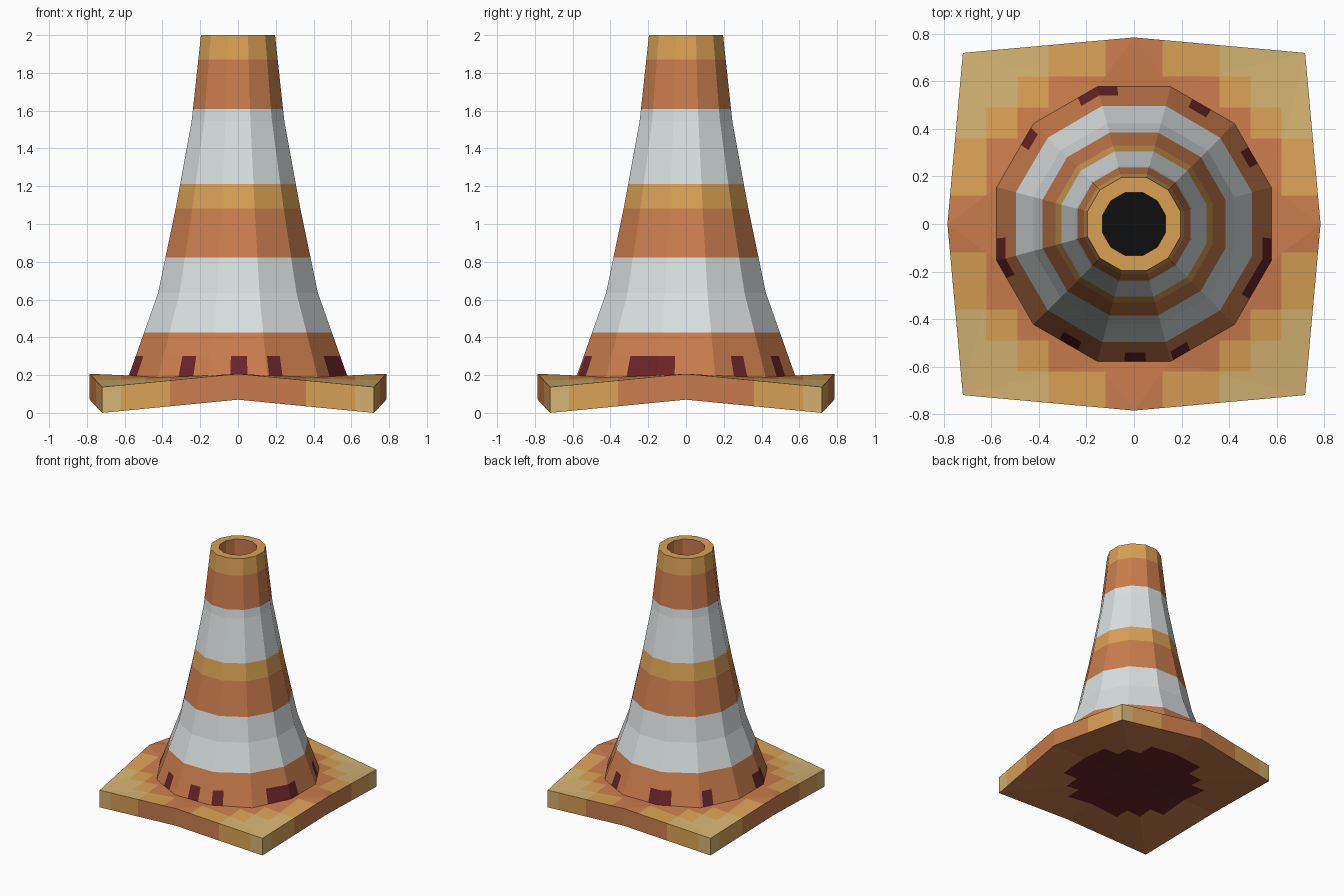
import bpy, bmesh, math
from mathutils import Vector

if "Cube" in bpy.data.objects:
    bpy.data.objects.remove(bpy.data.objects["Cube"])


def material(name, rgb):
    m = bpy.data.materials.new(name)
    lin = [((c / 255 + 0.055) / 1.055) ** 2.4 if c > 10 else c / 255 / 12.92 for c in rgb]
    m.diffuse_color = (*lin, 1)
    m.use_nodes = True
    m.node_tree.nodes["Principled BSDF"].inputs["Base Color"].default_value = m.diffuse_color
    return m


MATS = [material("orange", (201, 125, 77)), material("golden", (217, 161, 85)),
        material("tan", (212, 179, 114)), material("pale_grey", (218, 224, 224)),
        material("maroon", (106, 36, 39)), material("black", (14, 14, 14))]
ORANGE, GOLD, TAN, WHITE, MAROON, BLACK = range(6)


def cut(bm, co, no, faces=None):
    fs = list(bm.faces) if faces is None else faces
    geom = set(fs)
    for f in fs:
        geom.update(f.edges)
        geom.update(f.verts)
    bmesh.ops.bisect_plane(bm, geom=list(geom), dist=1e-5, plane_co=co, plane_no=no)


def finish(bm, name):
    me = bpy.data.meshes.new(name)
    bm.to_mesh(me)
    bm.free()
    for m in MATS:
        me.materials.append(m)
    ob = bpy.data.objects.new(name, me)
    bpy.context.collection.objects.link(ob)
    return ob


def ring(bm, r, z, dip=0.0):
    # twelve corners, offset so flat faces point along the axes
    out = []
    for i in range(12):
        a = math.radians(15 + 30 * i)
        out.append(bm.verts.new((r * math.cos(a), r * math.sin(a), z - (dip if i % 3 == 1 else 0))))
    return out


# base slab: square with bowed, raised edge middles
bm = bmesh.new()
top, bot = [], []
for i in range(8):
    a = math.radians(45 * i)
    r, z = (0.785, 0.07) if i % 2 == 0 else (0.72 * math.sqrt(2), 0.0)
    x, y = r * math.cos(a), r * math.sin(a)
    top.append(bm.verts.new((x, y, z + 0.137)))
    bot.append(bm.verts.new((x, y, z)))
foot = ring(bm, 0.598, 0.198, 0.01)
centre = bm.verts.new((0, 0, 0.07))
for i in range(8):
    j = (i + 1) % 8
    bm.faces.new((bot[i], bot[j], top[j], top[i]))
    bm.faces.new((bot[j], bot[i], centre))
for q in range(4):
    mid, cor, nxt = top[2 * q], top[2 * q + 1], top[(2 * q + 2) % 8]
    a, b, c, d = (foot[(3 * q + k) % 12] for k in range(4))
    for tri in ((mid, cor, a), (cor, b, a), (cor, c, b), (cor, nxt, c), (nxt, d, c)):
        bm.faces.new(tri)
bm.faces.new(foot)
bmesh.ops.recalc_face_normals(bm, faces=bm.faces[:])
# stepped paint pattern on a grid
for d in (0.12, 0.24, 0.36, 0.49, 0.62):
    for s in (-d, d):
        cut(bm, (s, 0, 0), (1, 0, 0))
        cut(bm, (0, s, 0), (0, 1, 0))
bm.normal_update()
for f in bm.faces:
    c = f.calc_center_median()
    hi, lo = max(abs(c.x), abs(c.y)), min(abs(c.x), abs(c.y))
    if f.normal.z < -0.5:
        f.material_index = MAROON if math.hypot(c.x, c.y) < 0.5 else ORANGE
    elif f.normal.z < 0.5:
        f.material_index = ORANGE if lo < 0.36 else GOLD if lo < 0.62 else TAN
    elif hi > 0.62:
        f.material_index = ORANGE if lo < 0.12 else GOLD if lo < 0.36 else TAN
    elif hi > 0.49:
        f.material_index = ORANGE if lo < 0.36 else GOLD if lo < 0.49 else TAN
finish(bm, "base")

# cone body: outer profile, rim, then inner wall and floor of the hole
bm = bmesh.new()
profile = [(0.598, 0.198), (0.438, 0.635), (0.34, 1.09), (0.254, 1.545),
           (0.203, 2.0), (0.138, 2.0), (0.138, 1.6)]
rings = [ring(bm, r, z, 0.01 if k == 0 else 0) for k, (r, z) in enumerate(profile)]
for lo, up in zip(rings, rings[1:]):
    for i in range(12):
        j = (i + 1) % 12
        bm.faces.new((lo[i], lo[j], up[j], up[i]))
floor = bm.faces.new(rings[-1])


def outer(f):
    c = f.calc_center_median()
    return math.hypot(c.x, c.y) > 0.18 and c.z < 1.999


# horizontal stripes
bands = [(0.30, ORANGE), (0.425, ORANGE), (0.822, WHITE), (1.083, ORANGE),
         (1.213, GOLD), (1.61, WHITE), (1.87, ORANGE), (2.1, GOLD)]
for z, _ in bands[:-1]:
    cut(bm, (0, 0, z), (0, 0, 1), [f for f in bm.faces if outer(f)])
# scuffed patches around the foot, as angle ranges in degrees
patches = [(26, 34), (56, 65), (97, 114), (137, 145), (186, 203),
           (237, 246), (266, 275), (286, 294), (327, 354)]
for a in (t for p in patches for t in p):
    r = math.radians(a)
    out = Vector((math.cos(r), math.sin(r), 0))
    near = [f for f in bm.faces if f.calc_center_median().z < 0.3
            and f.calc_center_median().dot(out) > 0]
    cut(bm, (0, 0, 0), (-out.y, out.x, 0), near)
bm.normal_update()
for f in bm.faces:
    c = f.calc_center_median()
    if outer(f):
        f.material_index = next(m for z, m in bands if c.z < z)
        ang = math.degrees(math.atan2(c.y, c.x)) % 360
        if c.z < 0.3 and any(p < ang < q for p, q in patches):
            f.material_index = MAROON
    elif c.z > 1.99:
        f.material_index = GOLD
    elif abs(f.normal.z) > 0.9:
        f.material_index = BLACK
    else:
        f.material_index = ORANGE
finish(bm, "cone_body")
